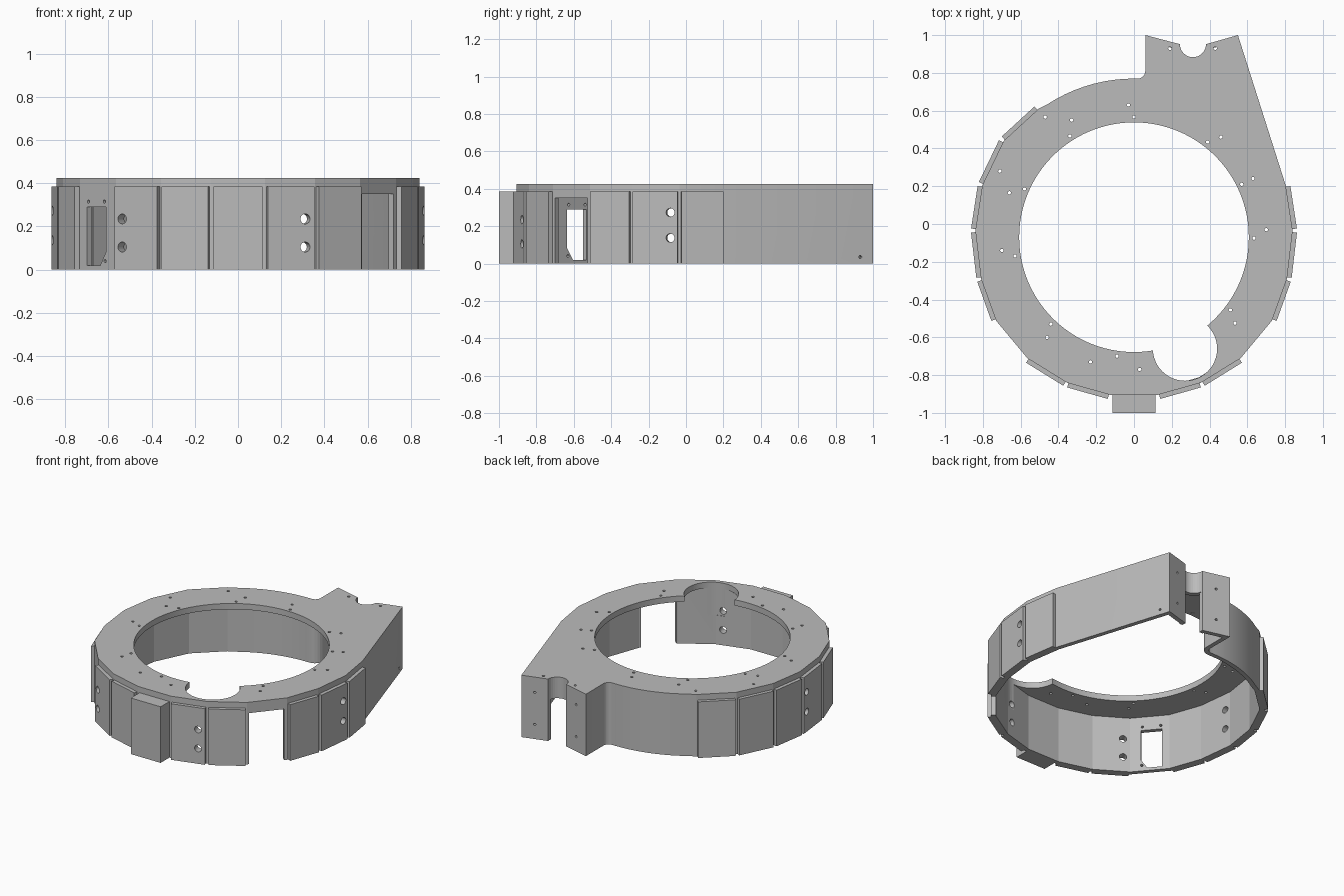
import bpy, bmesh, math
from mathutils import Matrix, Vector

if "Cube" in bpy.data.objects:
    bpy.data.objects.remove(bpy.data.objects["Cube"])

H, ROOF, WALL, CY = 0.425, 0.385, 0.03, -0.07
grey = bpy.data.materials.new("light grey")
grey.diffuse_color = (0.5, 0.5, 0.5, 1)
grey.use_nodes = True
grey.node_tree.nodes["Principled BSDF"].inputs["Base Color"].default_value = grey.diffuse_color


def finish(name, bm):
    bmesh.ops.recalc_face_normals(bm, faces=bm.faces)
    me = bpy.data.meshes.new(name)
    bm.to_mesh(me)
    bm.free()
    me.materials.append(grey)
    ob = bpy.data.objects.new(name, me)
    bpy.context.collection.objects.link(ob)
    return ob


def prism(name, pts, lo, hi, mat=Matrix()):
    """Extrude a flat polygon from lo to hi along its local z."""
    bm = bmesh.new()
    face = bm.faces.new([bm.verts.new((x, y, lo)) for x, y in pts])
    out = bmesh.ops.extrude_face_region(bm, geom=[face])
    verts = [v for v in out["geom"] if isinstance(v, bmesh.types.BMVert)]
    bmesh.ops.translate(bm, verts=verts, vec=(0, 0, hi - lo))
    bm.transform(mat)
    return finish(name, bm)


def rect(x0, x1, y0, y1):
    return [(x0, y0), (x1, y0), (x1, y1), (x0, y1)]


def arc(cx, cy, r, a0, a1, n):
    angles = [math.radians(a0 + (a1 - a0) * i / n) for i in range(n + 1)]
    return [(cx + r * math.cos(a), cy + r * math.sin(a)) for a in angles]


def pegs(name, mats, r, depth, segs=12):
    """Several cylinders joined in one cutter."""
    bm = bmesh.new()
    for m in mats:
        bmesh.ops.create_cone(bm, cap_ends=True, segments=segs, radius1=r,
                              radius2=r, depth=depth, matrix=m)
    return finish(name, bm)


def inset(pts, d):
    """Mitred inward offset of a counter-clockwise outline."""
    res = []
    for i, p in enumerate(pts):
        p = Vector(p)
        a = (p - Vector(pts[i - 1])).normalized()
        b = (Vector(pts[(i + 1) % len(pts)]) - p).normalized()
        na, nb = Vector((-a.y, a.x)), Vector((-b.y, b.x))
        res.append(tuple(p + (na + nb) * d / (1 + na.dot(nb))))
    return res


def frame(a, b, t=0.0, z=0.0):
    """Local x along the wall a-b, local y up, local z outward."""
    a, b = Vector(a), Vector(b)
    d, p = (b - a).normalized(), a.lerp(b, t)
    return Matrix(((d.x, 0, d.y, p.x), (d.y, 0, -d.x, p.y),
                   (0, 1, 0, z), (0, 0, 0, 1)))


def cut(ob, cutter):
    mod = ob.modifiers.new("cut", "BOOLEAN")
    mod.operation, mod.solver, mod.object = "DIFFERENCE", "EXACT", cutter
    bpy.context.view_layer.objects.active = ob
    bpy.ops.object.modifier_apply(modifier=mod.name)


# Outline: faceted drum, outlet with a round notch, smooth arc at the back
right = [(.125, -.905), (.355, -.84), (.565, -.71), (.73, -.512),
         (.81, -.29), (.84, -.035), (.803, .205)]
left = [(-.505, .61), (-.69, .44)] + [(-x, y) for x, y in reversed(right)]
outline = (right + [(.55, 1.0)] + arc(.312, .952, .069, 0, -180, 16)
           + [(.06, 1.0)] + arc(.02, .81, .04, 0, -90, 6)
           + arc(0, CY, .84, 90, 123, 9) + left)
housing = prism("housing", outline, 0, H)

# Cavity open at the bottom, round inlet and side bite through the roof
cutters = [
    prism("cavity", inset(outline, WALL), -.1, ROOF),
    prism("inlet", arc(0, CY, .608, 0, 356.25, 95), -.2, .6),
    prism("roof_bite", arc(.27, -.66, .17, 0, 352.5, 47), .2, .6),
    prism("outlet_slot", rect(.243, .381, .84, 1.05), -.1, .28),
    prism("outlet_slot_inner", rect(.2, .424, .84, .922), -.1, .28),
    prism("side_opening", rect(.012, .24, -.1, .35), -.08, .08,
          frame(right[2], right[3])),
]
# Window with a clipped corner in the mirrored facet, with its screw holes
wa, wb = (-.73, -.512), (-.565, -.71)
win = [(.05, .02), (.145, .02), (.185, .08), (.185, .29), (.05, .29)]
cutters.append(prism("window", win, -.1, .1, frame(wa, wb)))
L = (Vector(wb) - Vector(wa)).length
small = [frame(wa, wb, x / L, z) for x, z in ((.06, .315), (.175, .315), (.18, .04))]
# Screw holes in the outlet flanges and along the outlet side
for z in (.1, .32):
    small += [frame((.55, 1), (.381, .952), .5, z),
              frame((.243, .952), (.06, 1), .5, z)]
small += [frame((.803, .205), (.55, 1), .915, .035)]
cutters.append(pegs("wall_screw_holes", small, .008, .1))
# Screw holes in the roof
roof = [(-.03, .63), (0, .566), (-.33, .55), (-.47, .566), (-.34, .466),
        (-.71, .28), (-.66, .165), (-.58, .185), (-.7, -.14), (-.63, -.17),
        (-.44, -.53), (-.46, -.6), (-.23, -.73), (-.09, -.7), (.03, -.77),
        (.51, -.455), (.535, -.525), (.635, -.075), (.7, -.03), (.57, .21),
        (.63, .24), (.39, .434), (.46, .46), (.19, .93), (.43, .93)]
cutters.append(pegs("roof_screw_holes",
                    [Matrix.Translation((x, y, .405)) for x, y in roof], .009, .1))
# Pairs of larger holes through wall and cladding
big = []
for a, b, t, zs in ((left[6], left[7], .2, (.105, .235)),
                    (right[0], right[1], .78, (.105, .235)),
                    (right[4], right[5], .82, (.137, .273)),
                    (left[3], left[4], .18, (.137, .273))):
    big += [frame(a, b, t, z) for z in zs]
bolt = pegs("bolt_holes", big, .023, .15, 24)
cutters.append(bolt)
for c in cutters:
    cut(housing, c)

# Cladding plates on the facets, skipping the window and the opening
parts = [housing]
walls = [(right[i], right[i + 1]) for i in (0, 1, 3, 4, 5)]
walls += [(left[i], left[i + 1]) for i in (0, 1, 2, 3, 4, 6, 7)]
for i, (a, b) in enumerate(walls):
    n = (Vector(b) - Vector(a)).length
    p = prism(f"cladding_plate_{i + 1}", rect(.008, n - .008, 0, ROOF),
              -.002, .024, frame(a, b))
    cut(p, bolt)
    parts.append(p)

# Solid block on the front facet
parts.append(prism("front_block", rect(-.113, .113, -1, -.9), 0, ROOF))

for c in cutters:
    bpy.data.objects.remove(c)
bpy.ops.object.select_all(action="DESELECT")
for p in parts:
    p.select_set(True)
bpy.context.view_layer.objects.active = housing
bpy.ops.object.shade_smooth_by_angle(angle=math.radians(10))
